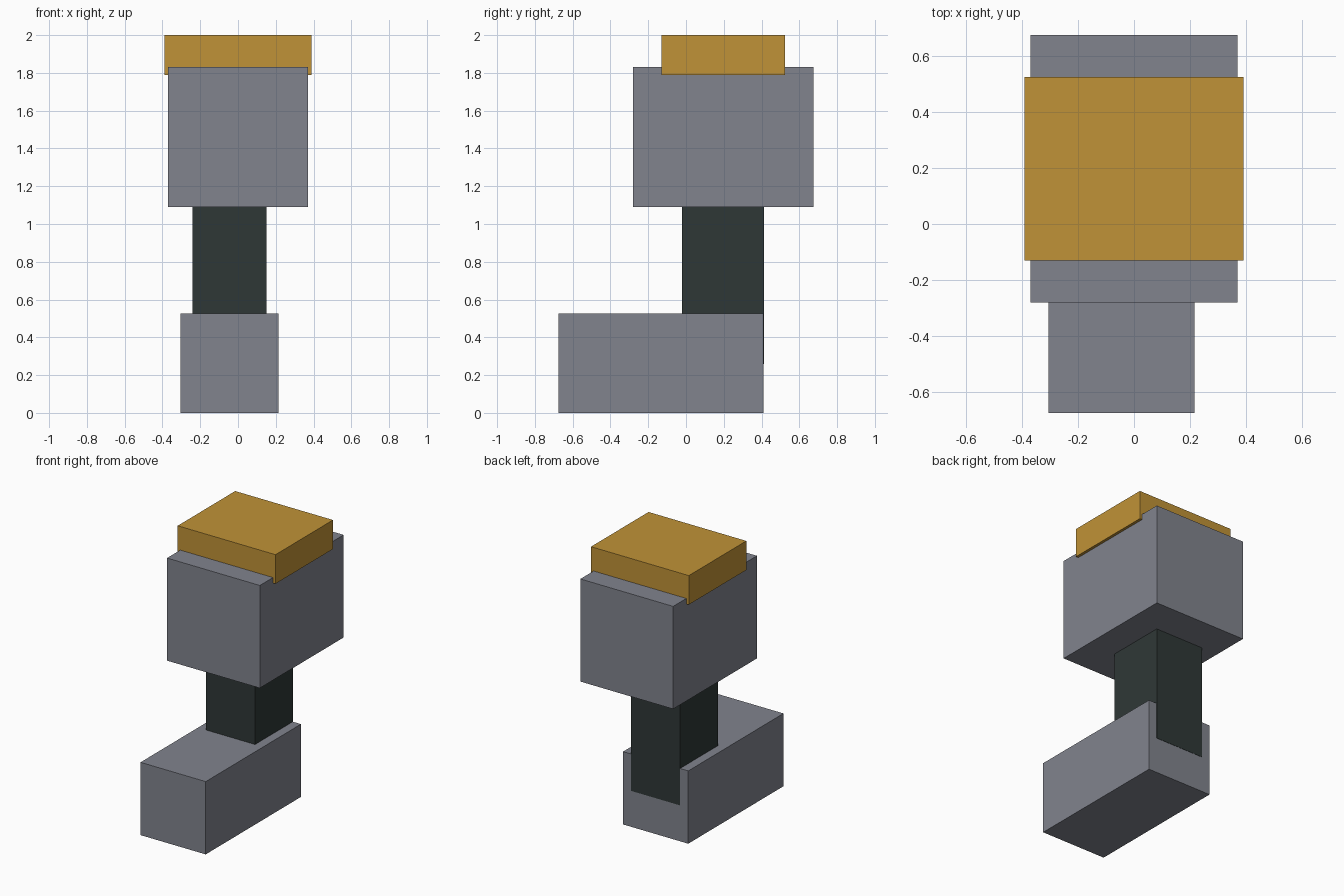
import bpy
from mathutils import Matrix, Vector

cube = bpy.data.objects.get("Cube")
if cube:
    bpy.data.objects.remove(cube, do_unlink=True)


def make_material(name, rgb):
    mat = bpy.data.materials.new(name)
    mat.use_nodes = True
    colour = (*rgb, 1.0)
    mat.diffuse_color = colour
    mat.node_tree.nodes["Principled BSDF"].inputs["Base Color"].default_value = colour
    return mat


def make_box(name, low, high, mat):
    """Add a box spanning two opposite corners."""
    low, high = Vector(low), Vector(high)
    bpy.ops.mesh.primitive_cube_add(size=1)
    box = bpy.context.object
    box.name = box.data.name = name
    box.data.transform(Matrix.Diagonal((*(high - low), 1.0)))
    box.location = (low + high) / 2
    box.data.materials.append(mat)
    return box


grey = make_material("slate grey", (0.22, 0.23, 0.27))
dark = make_material("dark green grey", (0.028, 0.039, 0.037))
gold = make_material("ochre gold", (0.53, 0.29, 0.038))

# Long foot reaching forward
make_box("foot", (-0.305, -0.675, 0), (0.215, 0.41, 0.525), grey)
# Post set into the foot, its back just proud of the heel
make_box("post", (-0.24, -0.02, 0.26), (0.15, 0.412, 1.12), dark)
# Upper block and the wider band over its top
make_box("upper_block", (-0.37, -0.28, 1.09), (0.37, 0.675, 1.83), grey)
make_box("top_band", (-0.39, -0.13, 1.79), (0.39, 0.525, 2.0), gold)
